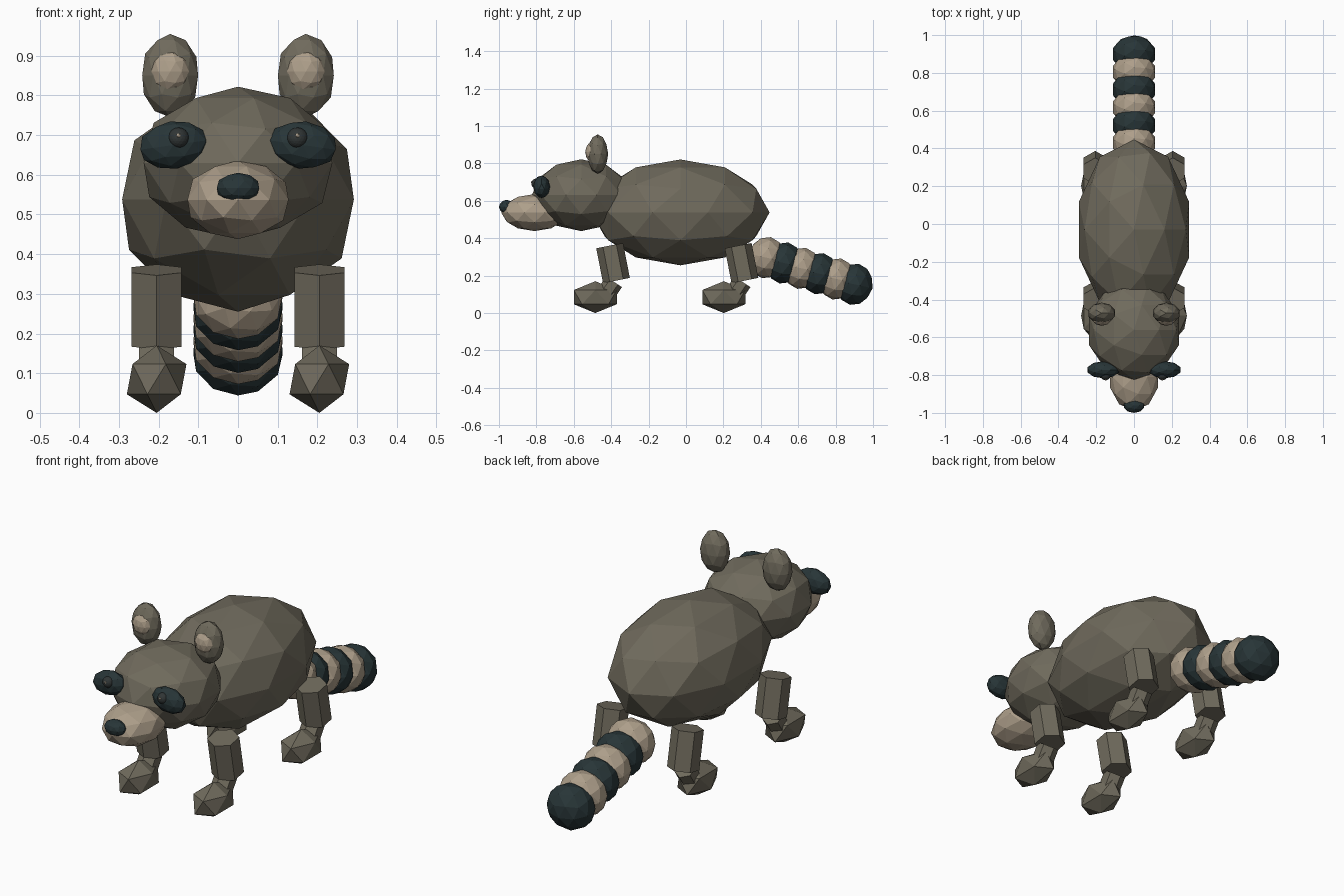
import bpy
from math import radians

cube = bpy.data.objects.get("Cube")
if cube:
    bpy.data.objects.remove(cube, do_unlink=True)


def material(name, rgb):
    mat = bpy.data.materials.new(name)
    mat.use_nodes = True
    mat.diffuse_color = (*rgb, 1)
    mat.node_tree.nodes["Principled BSDF"].inputs["Base Color"].default_value = (*rgb, 1)
    return mat


fur = material("grey_brown_fur", (0.16, 0.145, 0.108))
cream = material("cream_fur", (0.42, 0.345, 0.255))
dark = material("dark_fur", (0.021, 0.036, 0.039))
eye_dark = material("eye_grey", (0.03, 0.036, 0.036))


def finish(name, mat, radii, tilt):
    ob = bpy.context.object
    ob.name = name
    ob.scale = radii
    ob.rotation_euler = [radians(a) for a in tilt]
    ob.data.materials.append(mat)
    return ob


def blob(name, mat, centre, radii, detail=2, tilt=(0, 0, 0)):
    """Faceted ellipsoid."""
    bpy.ops.mesh.primitive_ico_sphere_add(subdivisions=detail, radius=1, location=centre)
    return finish(name, mat, radii, tilt)


def limb(name, mat, centre, radius, length, lean):
    """Six-sided leg segment leaning fore or aft."""
    bpy.ops.mesh.primitive_cylinder_add(vertices=6, radius=1, depth=1, location=centre)
    return finish(name, mat, (radius, radius, length), (lean, 0, 0))


# Trunk and head
blob("body", fur, (0, -0.03, 0.538), (0.307, 0.477, 0.283))
blob("head", fur, (0, -0.56, 0.63), (0.25, 0.265, 0.192))
blob("muzzle", cream, (0, -0.81, 0.537), (0.134, 0.178, 0.099))
blob("nose", dark, (0, -0.96, 0.567), (0.056, 0.04, 0.038))

for side, s in (("left", 1), ("right", -1)):
    # Face
    blob(side + "_eye_patch", dark, (s * 0.163, -0.772, 0.675),
         (0.088, 0.045, 0.06), tilt=(0, s * 8, 0))
    blob(side + "_eye", eye_dark, (s * 0.15, -0.8, 0.692), (0.027, 0.027, 0.027), 3)
    blob(side + "_eye_glint", cream, (s * 0.15, -0.825, 0.699), (0.006, 0.004, 0.006), 1)
    # Ears
    blob(side + "_ear", fur, (s * 0.171, -0.472, 0.85), (0.074, 0.056, 0.105))
    blob(side + "_inner_ear", cream, (s * 0.171, -0.502, 0.86), (0.05, 0.037, 0.054))
    # Legs
    for end, y in (("front", 0), ("back", 0.687)):
        tag = end + "_" + side
        x = s * 0.205
        limb(tag + "_upper_leg", fur, (x, y - 0.39, 0.267), 0.073, 0.19, 11)
        limb(tag + "_lower_leg", fur, (x, y - 0.42, 0.115), 0.051, 0.125, -34)
        blob(tag + "_foot", fur, (x, y - 0.485, 0.085), (0.084, 0.135, 0.085), 1)

# Ringed tail
for i in range(6):
    blob("tail_ring_%d" % (i + 1), dark if i % 2 else cream,
         (0, 0.43 + i * 0.094, 0.296 - i * 0.0285), (0.118, 0.1, 0.112), tilt=(-12, 0, 0))
